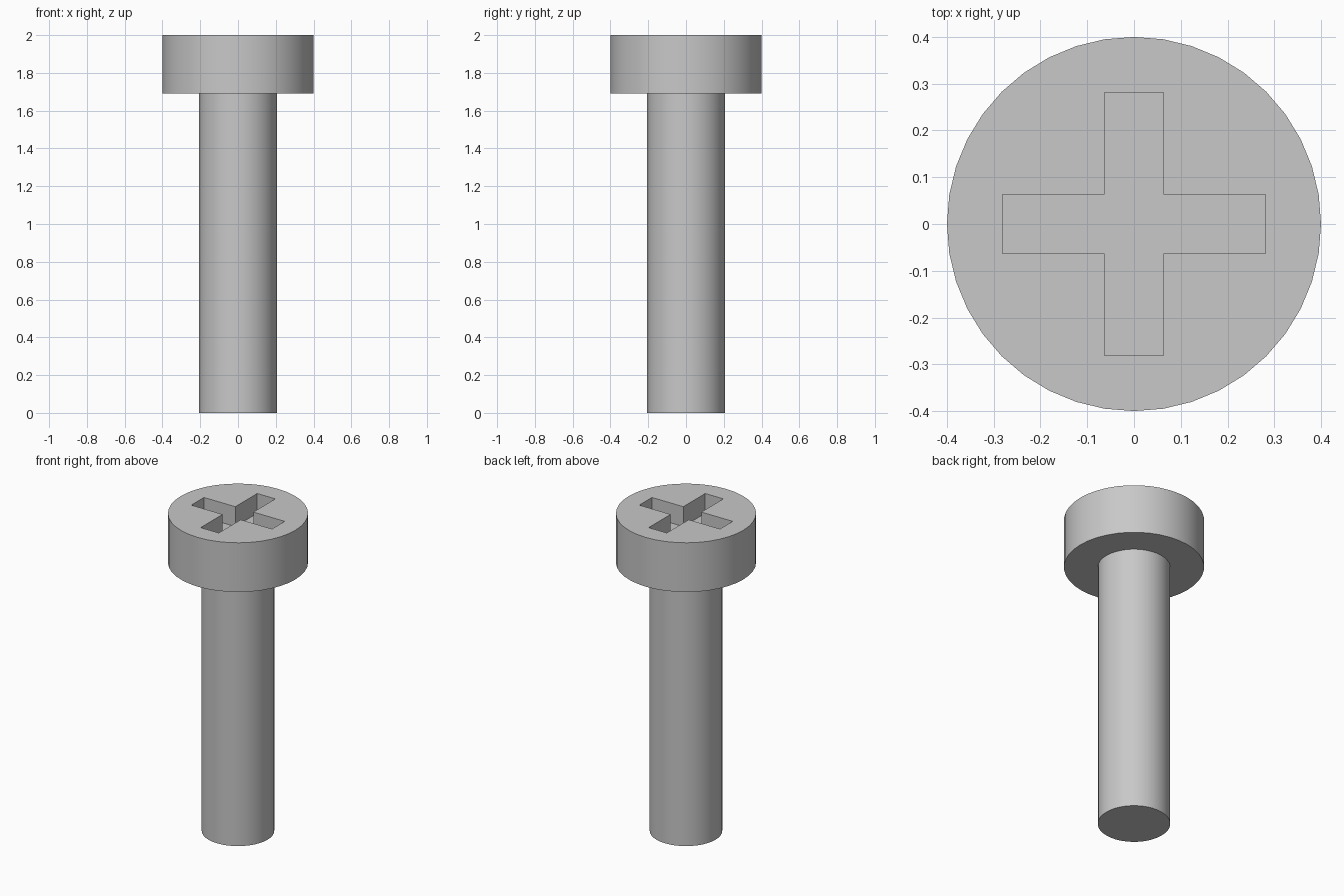
import bpy
import bmesh
from math import radians

cube = bpy.data.objects.get("Cube")
if cube:
    bpy.data.objects.remove(cube, do_unlink=True)

HEIGHT, HEAD_BOTTOM = 2.0, 1.69
HEAD_RADIUS, SHAFT_RADIUS = 0.4, 0.207
SLOT_REACH, SLOT_HALF_WIDTH, SLOT_DEPTH = 0.281, 0.063, 0.125
SIDES = 40

steel = bpy.data.materials.new("grey_steel")
steel.use_nodes = True
grey = (0.58, 0.58, 0.58, 1)
steel.diffuse_color = grey
steel.node_tree.nodes["Principled BSDF"].inputs["Base Color"].default_value = grey


def cylinder(name, radius, bottom, top):
    bpy.ops.mesh.primitive_cylinder_add(
        vertices=SIDES, radius=radius, depth=top - bottom,
        location=(0, 0, (bottom + top) / 2))
    obj = bpy.context.object
    obj.name = name
    obj.data.materials.append(steel)
    return obj


def cross_prism(name, reach, half, bottom, top):
    # One arm's corners, turned a quarter at a time into a plus outline
    outline = []
    arm = [(reach, -half), (reach, half), (half, half)]
    for _ in range(4):
        outline += arm
        arm = [(-y, x) for x, y in arm]
    bm = bmesh.new()
    face = bm.faces.new([bm.verts.new((x, y, bottom)) for x, y in outline])
    extruded = bmesh.ops.extrude_face_region(bm, geom=[face])["geom"]
    verts = [v for v in extruded if isinstance(v, bmesh.types.BMVert)]
    bmesh.ops.translate(bm, verts=verts, vec=(0, 0, top - bottom))
    bmesh.ops.recalc_face_normals(bm, faces=bm.faces)
    mesh = bpy.data.meshes.new(name)
    bm.to_mesh(mesh)
    bm.free()
    mesh.materials.append(steel)
    obj = bpy.data.objects.new(name, mesh)
    bpy.context.collection.objects.link(obj)
    obj.hide_render = True
    return obj


def smooth(obj):
    bpy.ops.object.select_all(action="DESELECT")
    obj.select_set(True)
    bpy.context.view_layer.objects.active = obj
    bpy.ops.object.shade_smooth_by_angle(angle=radians(30))


# Shaft
shaft = cylinder("shaft", SHAFT_RADIUS, 0, HEAD_BOTTOM)
smooth(shaft)

# Head with a cross-shaped drive recess
head = cylinder("head", HEAD_RADIUS, HEAD_BOTTOM, HEIGHT)
cutter = cross_prism("slot_cutter", SLOT_REACH, SLOT_HALF_WIDTH,
                     HEIGHT - SLOT_DEPTH, HEIGHT + 0.1)
cut = head.modifiers.new("cross_slot", "BOOLEAN")
cut.operation = "DIFFERENCE"
cut.solver = "EXACT"
cut.object = cutter
bpy.context.view_layer.objects.active = head
bpy.ops.object.modifier_apply(modifier=cut.name)
bpy.data.objects.remove(cutter, do_unlink=True)
smooth(head)
